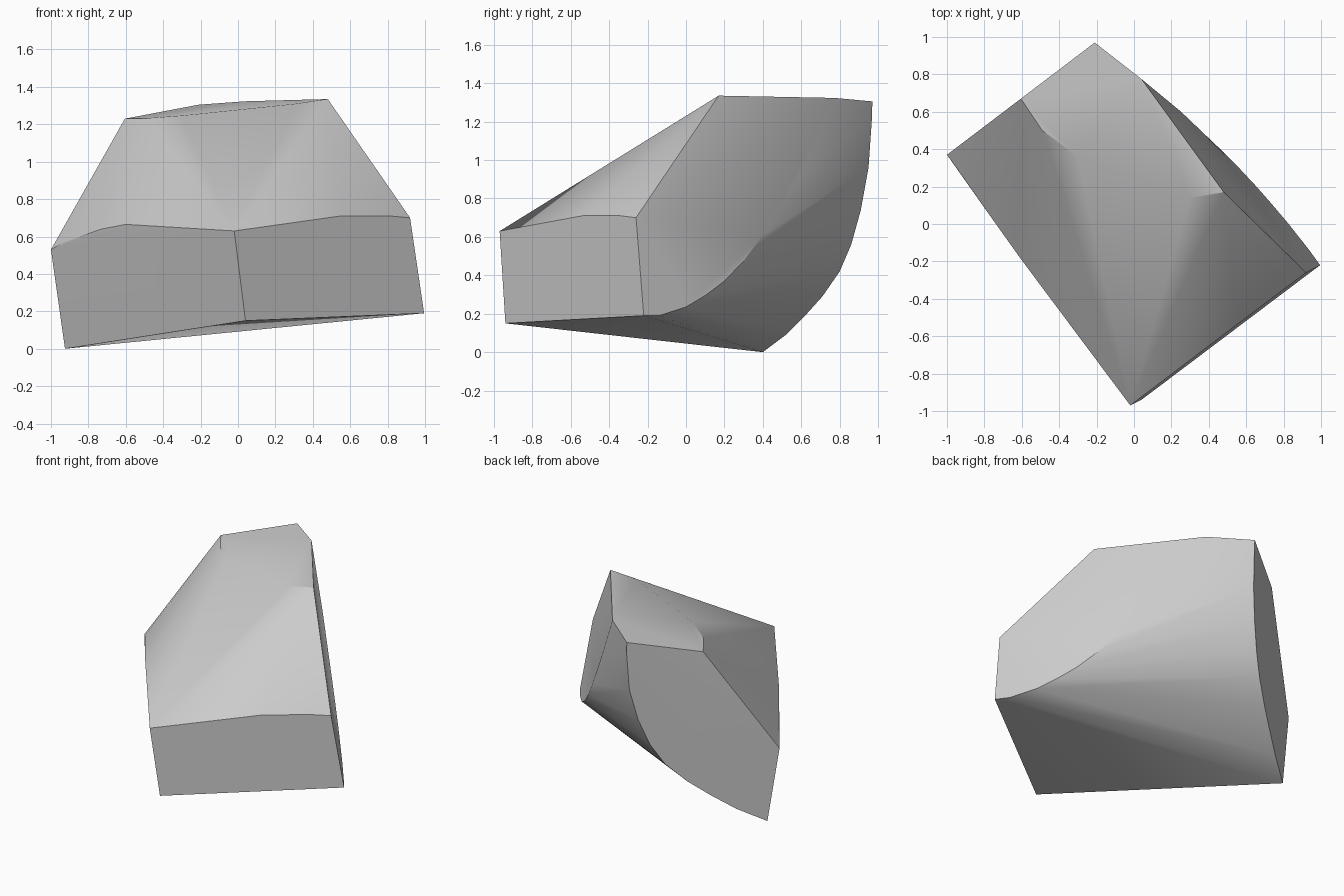
import bpy
import bmesh
from math import radians
from mathutils import Vector

cube = bpy.data.objects.get("Cube")
if cube:
    bpy.data.objects.remove(cube, do_unlink=True)

# Main corners of the faceted block
front_low = Vector((0.04, -0.94, 0.15))
front_high = Vector((-0.02, -0.97, 0.63))
side_low = Vector((0.995, -0.22, 0.19))
side_high = Vector((0.92, -0.26, 0.70))
peak = Vector((0.48, 0.17, 1.335))
top_left = Vector((-0.605, 0.67, 1.23))
top_back = Vector((-0.21, 0.97, 1.305))
left_high = Vector((-1.0, 0.37, 0.53))
left_low = Vector((-0.925, 0.40, 0.0))
corners = [front_low, front_high, side_low, side_high, peak,
           top_left, top_back, left_high, left_low]


def rim(plane, axis, pairs):
    """Points of a curved rim on a cut plane; the coordinate on axis is solved."""
    a, b, c = plane
    n = (b - a).cross(c - a)
    points = []
    for pair in pairs:
        p = list(pair)
        p.insert(axis, 0.0)
        p = Vector(p)
        p[axis] = n.dot(a - p) / n[axis]
        points.append(p)
    return points


# Curved rims where the flat cuts meet the rounded skin
points = corners[:]
points += rim((left_low, front_low, front_high), 1,          # left front cut
              [(-0.93, 0.57), (-0.73, 0.64), (-0.6, 0.665)])
points += rim((front_low, side_low, front_high), 1,          # right front cut
              [(0.55, 0.71), (0.80, 0.711)])
points += rim((left_high, top_back, left_low), 0,            # back cut
              [(0.968, 1.22), (0.95, 0.96), (0.91, 0.74), (0.86, 0.56),
               (0.80, 0.42), (0.71, 0.29), (0.62, 0.19), (0.52, 0.09)])
points += rim((top_left, top_back, peak), 2,                 # top cut
              [(-0.49, 0.50), (-0.30, 0.36), (0.30, 0.14), (0.04, 0.775)])
points += rim((peak, side_high, side_low), 0,                # side cut
              [(-0.14, 0.19), (0.0, 0.235), (0.1, 0.295), (0.2, 0.37),
               (0.3, 0.475), (0.4, 0.61), (0.6, 0.93)])

# Skin the block and merge the flat cuts into single faces
bm = bmesh.new()
for p in points:
    bm.verts.new(p)
hull = bmesh.ops.convex_hull(bm, input=bm.verts[:])
loose = [v for v in bm.verts if not v.link_faces]
bmesh.ops.delete(bm, geom=loose, context='VERTS')
bmesh.ops.dissolve_limit(bm, angle_limit=radians(1.5),
                         verts=bm.verts[:], edges=bm.edges[:])
bmesh.ops.recalc_face_normals(bm, faces=bm.faces[:])
mesh = bpy.data.meshes.new("faceted_block")
bm.to_mesh(mesh)
bm.free()

block = bpy.data.objects.new("faceted_block", mesh)
bpy.context.collection.objects.link(block)

# Plain grey
grey = bpy.data.materials.new("light_grey")
grey.use_nodes = True
colour = (0.6, 0.6, 0.6, 1.0)
grey.diffuse_color = colour
grey.node_tree.nodes["Principled BSDF"].inputs["Base Color"].default_value = colour
mesh.materials.append(grey)

bpy.ops.object.select_all(action='DESELECT')
block.select_set(True)
bpy.context.view_layer.objects.active = block
bpy.ops.object.shade_smooth_by_angle(angle=radians(25))
